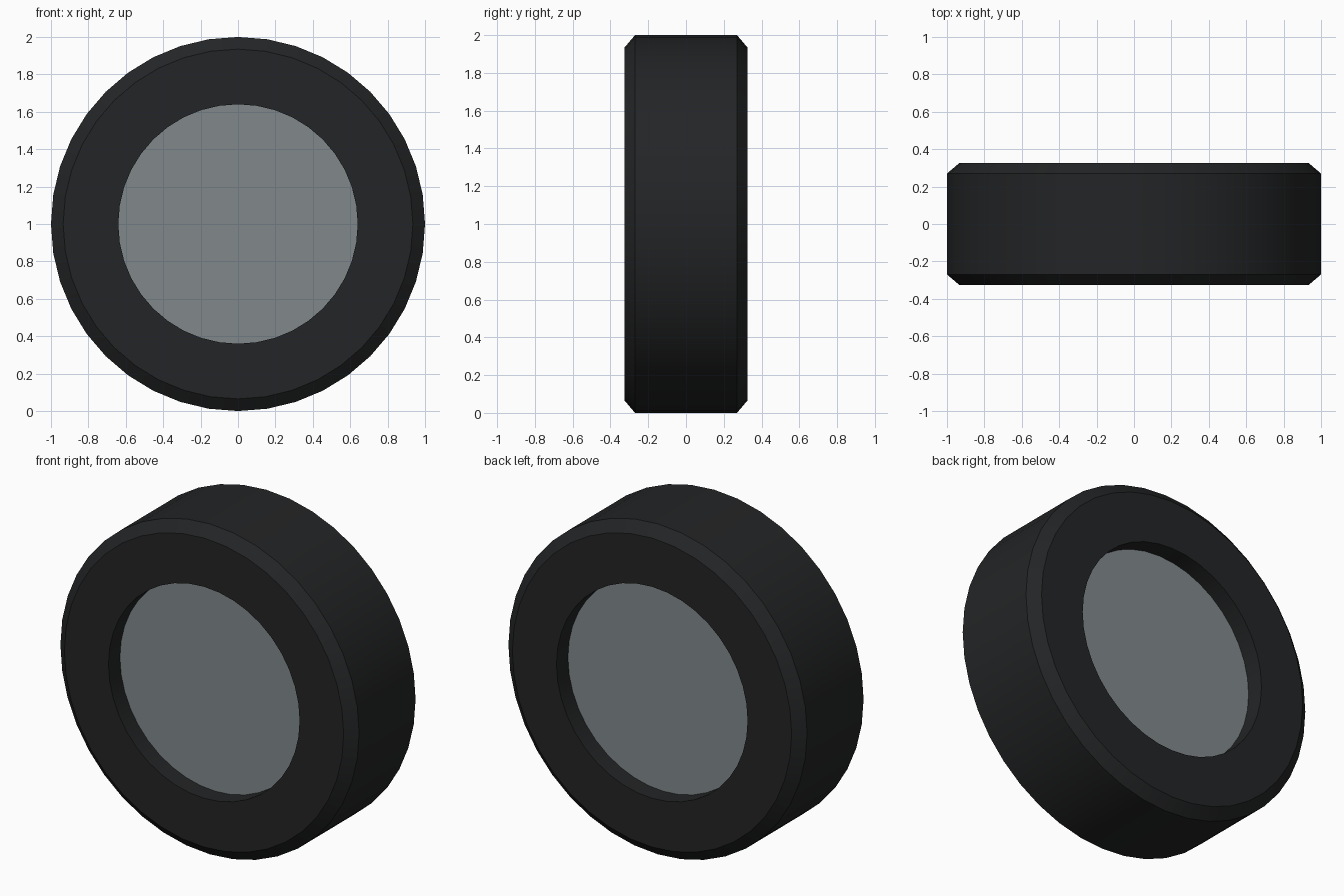
import bpy, bmesh, math

if "Cube" in bpy.data.objects:
    bpy.data.objects.remove(bpy.data.objects["Cube"])

SIDES = 40
CENTRE_Z = 1.0


def material(name, colour):
    mat = bpy.data.materials.new(name)
    mat.diffuse_color = colour
    mat.use_nodes = True
    mat.node_tree.nodes["Principled BSDF"].inputs["Base Color"].default_value = mat.diffuse_color
    return mat


def ring(bm, radius, y):
    verts = []
    for i in range(SIDES):
        a = 2 * math.pi * i / SIDES
        verts.append(bm.verts.new((radius * math.cos(a), y, radius * math.sin(a))))
    return verts


def lathe(name, profile, mat, closed=False, caps=False):
    """Spin a (radius, y) profile around the axle."""
    bm = bmesh.new()
    rings = [ring(bm, r, y) for r, y in profile]
    pairs = list(zip(rings, rings[1:]))
    if closed:
        pairs.append((rings[-1], rings[0]))
    for a, b in pairs:
        for i in range(SIDES):
            j = (i + 1) % SIDES
            bm.faces.new((a[i], a[j], b[j], b[i]))
    if caps:
        bm.faces.new(rings[0])
        bm.faces.new(rings[-1])
    bmesh.ops.recalc_face_normals(bm, faces=bm.faces)
    mesh = bpy.data.meshes.new(name)
    bm.to_mesh(mesh)
    bm.free()
    mesh.materials.append(mat)
    obj = bpy.data.objects.new(name, mesh)
    obj.location.z = CENTRE_Z
    bpy.context.collection.objects.link(obj)
    bpy.ops.object.select_all(action='DESELECT')
    obj.select_set(True)
    bpy.context.view_layer.objects.active = obj
    bpy.ops.object.shade_smooth_by_angle(angle=math.radians(35))
    return obj


rubber = material("rubber", (0.017, 0.018, 0.019, 1))
metal = material("metal", (0.22, 0.25, 0.26, 1))

# Tyre: open ring with chamfered shoulders
half = [(0.64, 0.325), (0.935, 0.325), (1.0, 0.27)]
lathe("tyre", half + [(r, -y) for r, y in reversed(half)], rubber, closed=True)

# Hub: plain disc recessed on both sides
lathe("hub", [(0.64, -0.215), (0.64, 0.215)], metal, caps=True)
